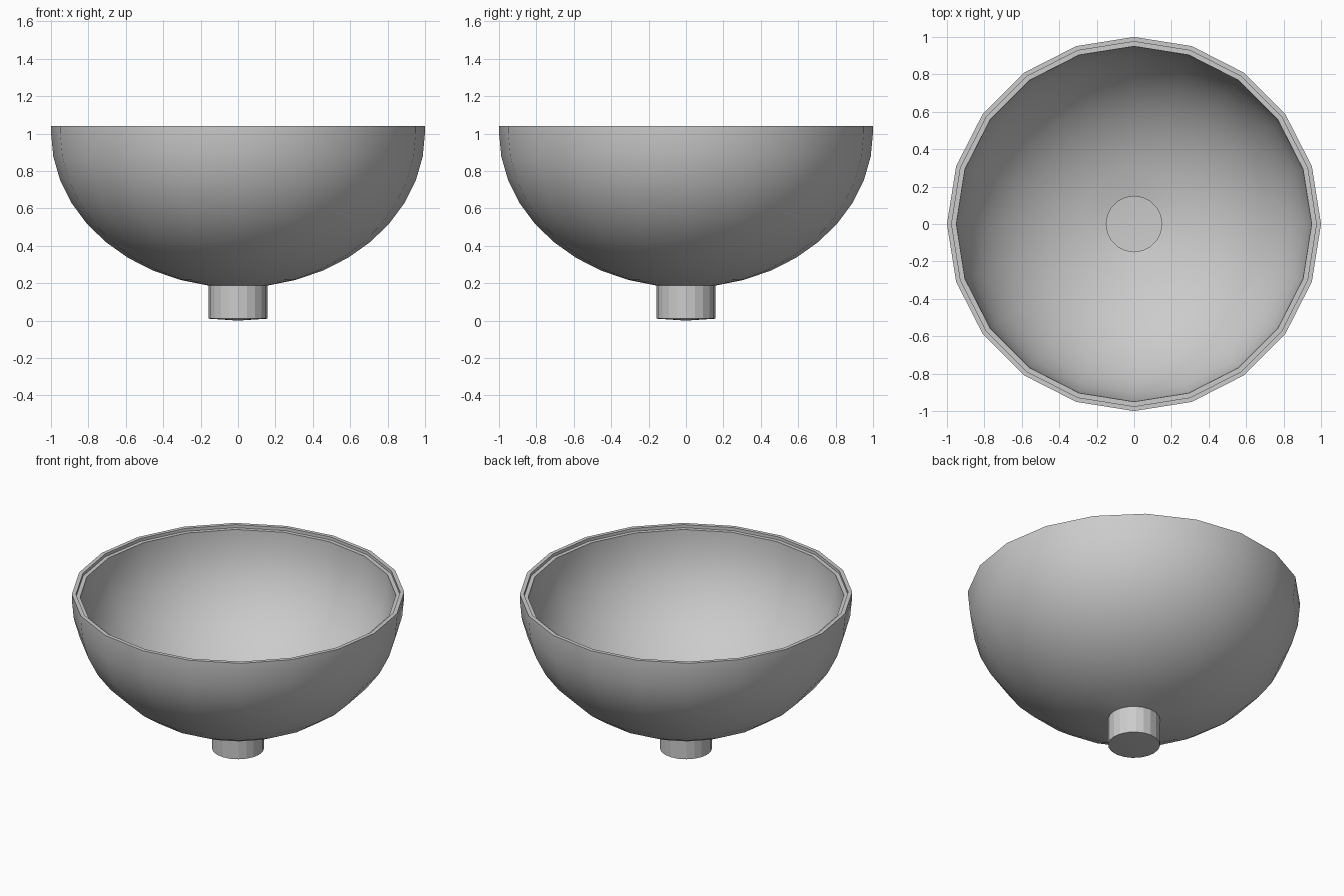
import bpy, bmesh, math

if "Cube" in bpy.data.objects:
    bpy.data.objects.remove(bpy.data.objects["Cube"])

SIDES = 20
CENTRE, SQUASH, RIM = 1.007, 0.83, 1.04


def half_profile(scale, top):
    """Radius/height points from the base pole, up the stem and bowl to the rim."""
    step = math.radians(9)
    pole = CENTRE * (1 - scale)
    r1 = math.sin(step) * scale
    pts = [(0, pole), (r1, pole + SQUASH * scale * (1 - math.cos(step)))]
    for k in range(1, 11):
        a = k * step
        pts.append((math.sin(a) * scale, CENTRE - SQUASH * scale * math.cos(a)))
    return pts + [(scale, top)]


# Closed section: outer shell, stepped rim, inner shell with hollow stem
profile = half_profile(1.0, RIM)
profile += [(0.975, RIM), (0.975, RIM - 0.02)]
profile += half_profile(0.95, RIM - 0.02)[::-1]

# Revolve the section
bm = bmesh.new()
rings = []
for r, z in profile:
    if r == 0:
        rings.append([bm.verts.new((0, 0, z))] * SIDES)
    else:
        rings.append([bm.verts.new((r * math.cos(2 * math.pi * i / SIDES),
                                    r * math.sin(2 * math.pi * i / SIDES), z))
                      for i in range(SIDES)])
for a, b in zip(rings, rings[1:]):
    for i in range(SIDES):
        j = (i + 1) % SIDES
        bm.faces.new(dict.fromkeys((a[i], a[j], b[j], b[i])))
bmesh.ops.recalc_face_normals(bm, faces=bm.faces)

mesh = bpy.data.meshes.new("bowl")
bm.to_mesh(mesh)
bm.free()
bowl = bpy.data.objects.new("footed_bowl", mesh)
bpy.context.collection.objects.link(bowl)

# Smooth bowl, faceted stem
bpy.context.view_layer.objects.active = bowl
bowl.select_set(True)
bpy.ops.object.shade_smooth_by_angle(angle=math.radians(30))
for p in bowl.data.polygons:
    if p.center.z < 0.17 and abs(p.normal.z) < 0.1:
        p.use_smooth = False
